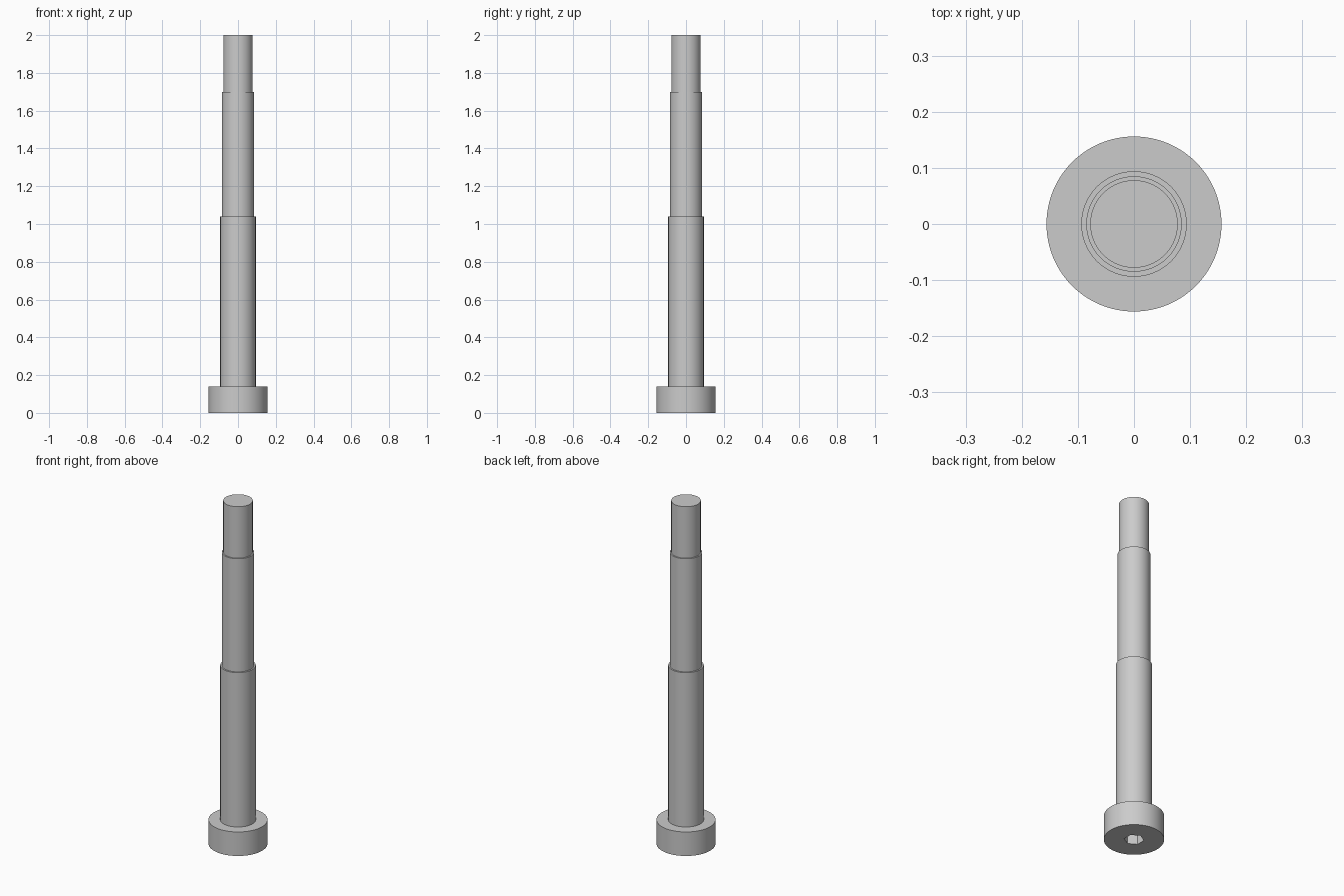
import bpy, bmesh
from math import pi, sin, cos, radians

cube = bpy.data.objects.get("Cube")
if cube:
    bpy.data.objects.remove(cube, do_unlink=True)

SEGMENTS = 96
HEAD_R, HEAD_TOP = 0.156, 0.14
SOCKET_R, SOCKET_DEPTH = 0.052, 0.07

steel = bpy.data.materials.new("grey_steel")
steel.use_nodes = True
grey = (0.6, 0.6, 0.6, 1)
steel.diffuse_color = grey
steel.node_tree.nodes["Principled BSDF"].inputs["Base Color"].default_value = grey


def ring(bm, radius, z, count, start=0.0):
    """Closed loop of edges around the z axis."""
    verts = [bm.verts.new((radius * cos(start + 2 * pi * i / count),
                           radius * sin(start + 2 * pi * i / count), z))
             for i in range(count)]
    edges = [bm.edges.new((verts[i], verts[(i + 1) % count])) for i in range(count)]
    return verts, edges


def bridge(bm, loops):
    """Walls between consecutive loops of equal size."""
    for (a, _), (b, _) in zip(loops, loops[1:]):
        n = len(a)
        for i in range(n):
            j = (i + 1) % n
            bm.faces.new((a[i], a[j], b[j], b[i]))


bm = bmesh.new()

# Head and stepped shaft, turned from a profile of (radius, height)
profile = [(HEAD_R, 0), (HEAD_R, HEAD_TOP),
           (0.094, HEAD_TOP), (0.094, 1.04),
           (0.085, 1.04), (0.085, 1.70),
           (0.078, 1.70), (0.078, 2.0)]
body = [ring(bm, r, z, SEGMENTS) for r, z in profile]
bridge(bm, body)
bm.faces.new(body[-1][0])

# Hexagonal drive socket sunk into the underside of the head
socket = [ring(bm, SOCKET_R, z, 6, radians(30)) for z in (0, SOCKET_DEPTH)]
bridge(bm, socket)
bm.faces.new(socket[1][0])

# Flat underside between the head rim and the socket
bmesh.ops.triangle_fill(bm, use_beauty=True, edges=body[0][1] + socket[0][1])
bmesh.ops.recalc_face_normals(bm, faces=bm.faces)

mesh = bpy.data.meshes.new("stepped_bolt")
bm.to_mesh(mesh)
bm.free()
mesh.materials.append(steel)
bolt = bpy.data.objects.new("stepped_bolt", mesh)
bpy.context.collection.objects.link(bolt)

# Smooth round walls, crisp steps
bpy.ops.object.select_all(action="DESELECT")
bolt.select_set(True)
bpy.context.view_layer.objects.active = bolt
bpy.ops.object.shade_smooth_by_angle(angle=radians(30))
